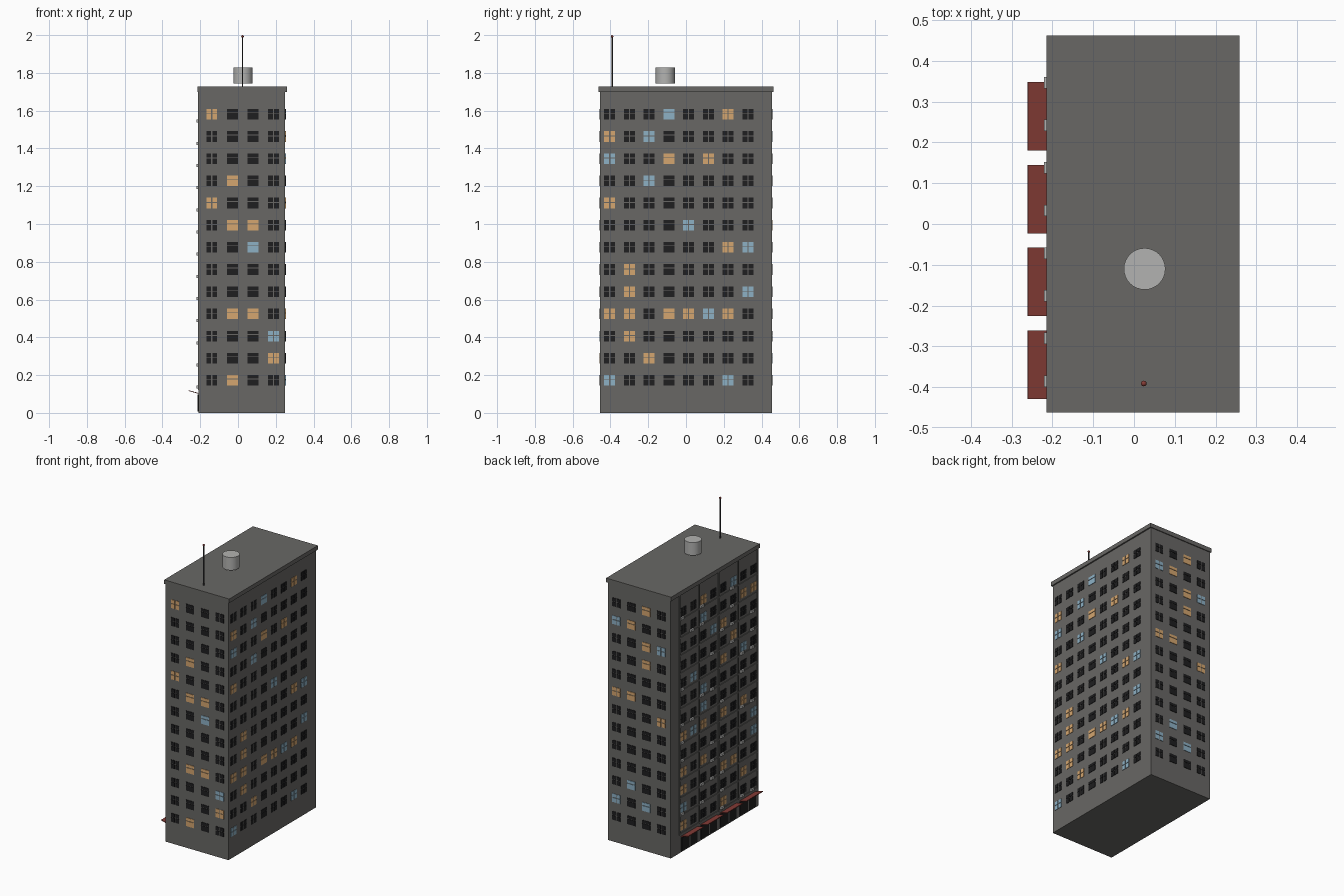
import bpy, bmesh, math, random
from mathutils import Matrix, Vector

cube = bpy.data.objects.get("Cube")
if cube:
    bpy.data.objects.remove(cube)
random.seed(7)


def material(name, r, g, b):
    m = bpy.data.materials.new(name)
    m.use_nodes = True
    m.diffuse_color = (r, g, b, 1)
    bsdf = next(n for n in m.node_tree.nodes if n.type == 'BSDF_PRINCIPLED')
    bsdf.inputs["Base Color"].default_value = (r, g, b, 1)
    return m


CONCRETE = material("concrete grey", 0.14, 0.137, 0.13)
GLASS = material("dark glass", 0.013, 0.013, 0.014)
WARM = material("warm window", 0.66, 0.38, 0.16)
COOL = material("cool window", 0.27, 0.44, 0.56)
RED = material("awning red", 0.24, 0.046, 0.038)
METAL = material("pale metal", 0.45, 0.45, 0.44)
DARK = material("dark metal", 0.05, 0.05, 0.052)


def finish(name, bm, *mats):
    mesh = bpy.data.meshes.new(name)
    bm.to_mesh(mesh)
    bm.free()
    for m in mats:
        mesh.materials.append(m)
    ob = bpy.data.objects.new(name, mesh)
    bpy.context.collection.objects.link(ob)
    return ob


def add_box(bm, lo, hi, frame=Matrix(), index=0):
    lo, hi = Vector(lo), Vector(hi)
    mat = frame @ Matrix.Translation((lo + hi) / 2) @ Matrix.Diagonal((*(hi - lo), 1))
    verts = bmesh.ops.create_cube(bm, size=1, matrix=mat)["verts"]
    for f in {f for v in verts for f in v.link_faces}:
        f.material_index = index


def box(name, lo, hi, mat):
    bm = bmesh.new()
    add_box(bm, lo, hi)
    return finish(name, bm, mat)


def cylinder(name, radius, centre, z0, z1, mat, sides):
    bm = bmesh.new()
    bmesh.ops.create_cone(bm, cap_ends=True, segments=sides, radius1=radius, radius2=radius,
                          depth=z1 - z0, matrix=Matrix.Translation((*centre, (z0 + z1) / 2)))
    return finish(name, bm, mat)


def smooth(ob):
    bpy.context.view_layer.objects.active = ob
    for o in bpy.context.selected_objects:
        o.select_set(False)
    ob.select_set(True)
    bpy.ops.object.shade_smooth_by_angle()


# Tower block and roof slab
X0, X1, Y = -0.208, 0.25, 0.456
box("tower_body", (X0, -Y, 0), (X1, Y, 1.71), CONCRETE)
box("roof_slab", (-0.215, -0.462, 1.7), (0.259, 0.462, 1.727), CONCRETE)

FLOORS, FLOOR_H, FIRST = 13, 0.1174, 0.172
W, H = 0.029, 0.028


def floor_z(row):
    return FIRST + FLOOR_H * (FLOORS - 1 - row)


def windows(name, angle, distance, columns, wide, rows):
    """Thin panes on one wall: rows run from the top, w = warm, c = cool, . = dark."""
    frame = Matrix.Rotation(math.radians(angle), 4, 'Z')
    bm = bmesh.new()
    for r, row in enumerate(rows):
        z = floor_z(r)
        for c, u in enumerate(columns):
            index = ".wc".index(row[c])
            split = z + (0.008 if c in wide else 0.003)
            spans = [(u - W, u + W)] if c in wide else [(u - W, u - 0.003), (u + 0.003, u + W)]
            for a, b in spans:
                for low, high in ((z - H, split - 0.002), (split + 0.002, z + H)):
                    add_box(bm, (a, -distance - 0.003, low), (b, -distance + 0.002, high),
                            frame, index)
    finish(name, bm, GLASS, WARM, COOL)


short_cols = [-0.139 + 0.109 * i for i in range(4)]
long_cols = [-0.404 + 0.1045 * i for i in range(8)]

windows("front_windows", 0, Y, short_cols, (1, 2),
        "w... .... .... .w.. w... .ww. ..c. .... .... .ww. ...c ...w .w..".split())
windows("left_windows", 90, X1, long_cols, (3,),
        ("...c..w. w.c..... c..w.w.. ..c..... w....... ....c... ......wc "
         ".w...... .w.....c ww.wwcw. .w...... ..w..... c.....c.").split())
windows("back_windows", 180, Y, [-x for x in reversed(short_cols)], (1, 2),
        "..w. cw.. ..wc ..w. .... ww.. ...w .... .... .... .c.. c.c. ....".split())
windows("street_windows", -90, -X0, [-y for y in reversed(long_cols)], (),
        ["".join(random.choice("......wwc.") for _ in long_cols) for _ in range(FLOORS)])

# Street side: piers, floor ledges and air conditioners
bays = [-0.345 + 0.203 * i for i in range(4)]
bm = bmesh.new()
for y in [b - 0.1015 for b in bays] + [bays[-1] + 0.1015]:
    add_box(bm, (X0 - 0.005, y - 0.006, 0.12), (X0 + 0.002, y + 0.006, 1.7))
for r in range(FLOORS):
    z = floor_z(r) - 0.048
    add_box(bm, (X0 - 0.004, -0.446, z - 0.004), (X0 + 0.002, 0.37, z + 0.004))
finish("street_piers_and_ledges", bm, CONCRETE)

bm = bmesh.new()
for r in range(FLOORS):
    z = floor_z(r) - 0.036
    for y in random.sample(long_cols, 3):
        add_box(bm, (X0 - 0.013, y + 0.005, z - 0.008), (X0 + 0.002, y + 0.033, z + 0.008))
finish("air_conditioners", bm, METAL)

# Shop fronts with tilted awnings
for i, y in enumerate(bays):
    box(f"shop_front_{i + 1}", (X0 - 0.004, y - 0.083, 0.008), (X0 + 0.002, y + 0.083, 0.098), GLASS)
    box(f"shop_door_post_{i + 1}", (X0 - 0.006, y - 0.004, 0.008), (X0, y + 0.004, 0.098), CONCRETE)
    bm = bmesh.new()
    tilt = Matrix.Translation((X0, y, 0.103)) @ Matrix.Rotation(math.radians(16), 4, 'Y')
    add_box(bm, (-0.055, -0.084, -0.002), (0.002, 0.084, 0.002), tilt)
    finish(f"awning_{i + 1}", bm, RED)

# Roof tank
smooth(cylinder("water_tank", 0.051, (0.026, -0.11), 1.743, 1.828, METAL, 32))

# Antenna with warning light
MAST = (0.024, -0.391)
smooth(cylinder("antenna_mast", 0.0035, MAST, 1.72, 1.99, DARK, 10))
bm = bmesh.new()
bmesh.ops.create_uvsphere(bm, u_segments=12, v_segments=8, radius=0.007,
                          matrix=Matrix.Translation((*MAST, 1.993)))
smooth(finish("antenna_light", bm, RED))
